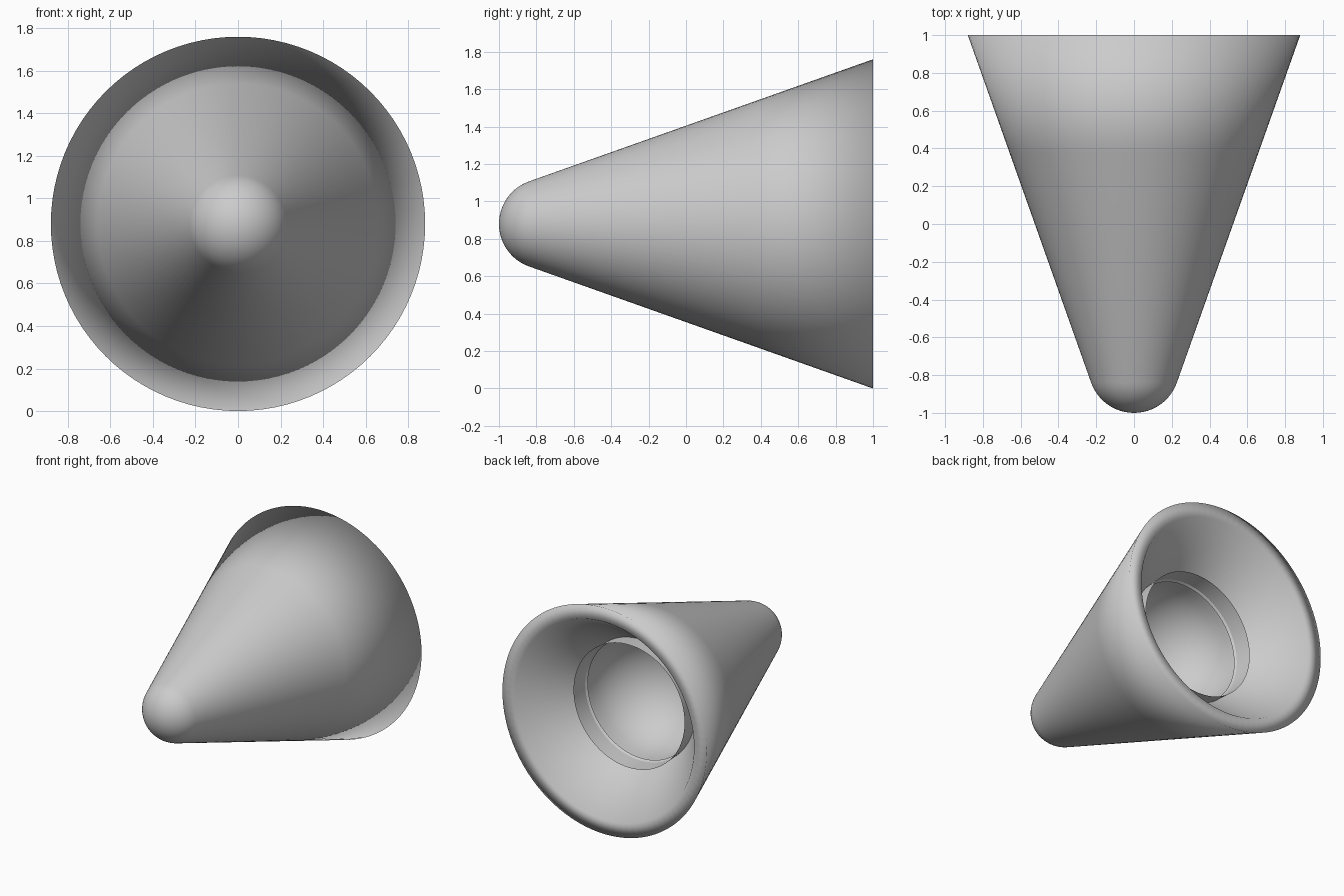
import bpy, bmesh, math

if "Cube" in bpy.data.objects:
    bpy.data.objects.remove(bpy.data.objects["Cube"])

AXIS_Z = 0.88
SIDES = 96


def lathe(name, profile):
    """Revolve (radius, y) points around the horizontal y axis."""
    bm = bmesh.new()
    rings = []
    for r, y in profile:
        if r < 1e-6:
            rings.append([bm.verts.new((0, y, AXIS_Z))])
        else:
            rings.append([bm.verts.new((r * math.sin(a), y, AXIS_Z + r * math.cos(a)))
                          for a in (2 * math.pi * i / SIDES for i in range(SIDES))])
    for lo, hi in zip(rings, rings[1:]):
        for i in range(SIDES):
            j = (i + 1) % SIDES
            if len(lo) == 1:
                bm.faces.new((lo[0], hi[j], hi[i]))
            elif len(hi) == 1:
                bm.faces.new((lo[i], lo[j], hi[0]))
            else:
                bm.faces.new((lo[i], lo[j], hi[j], hi[i]))
    bmesh.ops.recalc_face_normals(bm, faces=bm.faces)
    for f in bm.faces:
        f.smooth = True
    mesh = bpy.data.meshes.new(name)
    bm.to_mesh(mesh)
    bm.free()
    obj = bpy.data.objects.new(name, mesh)
    bpy.context.collection.objects.link(obj)
    return obj


# Cone shell: round nose tangent to straight flank, flat rim, funnel recess at the back
nose_r, nose_y = 0.241, -0.759
half_angle = math.atan(0.355)
steps = 12
profile = []
for k in range(steps + 1):
    a = (math.pi / 2 - half_angle) * k / steps
    profile.append((nose_r * math.sin(a), nose_y - nose_r * math.cos(a)))
profile += [(0.525 + 0.355 * 0.38, 0.38), (0.88, 1.0), (0.77, 1.0), (0.46, 0.55)]
lathe("cone_shell", profile)

# Exhaust bowl: mouth stands out of the recess, rounded floor inside
bowl = [(0.478, 0.70)]
for k in range(13):
    a = math.pi / 2 * k / 12
    bowl.append((0.468 * math.cos(a), 0.50 - 0.47 * math.sin(a)))
bowl[-1] = (0, 0.03)
lathe("exhaust_bowl", bowl)
